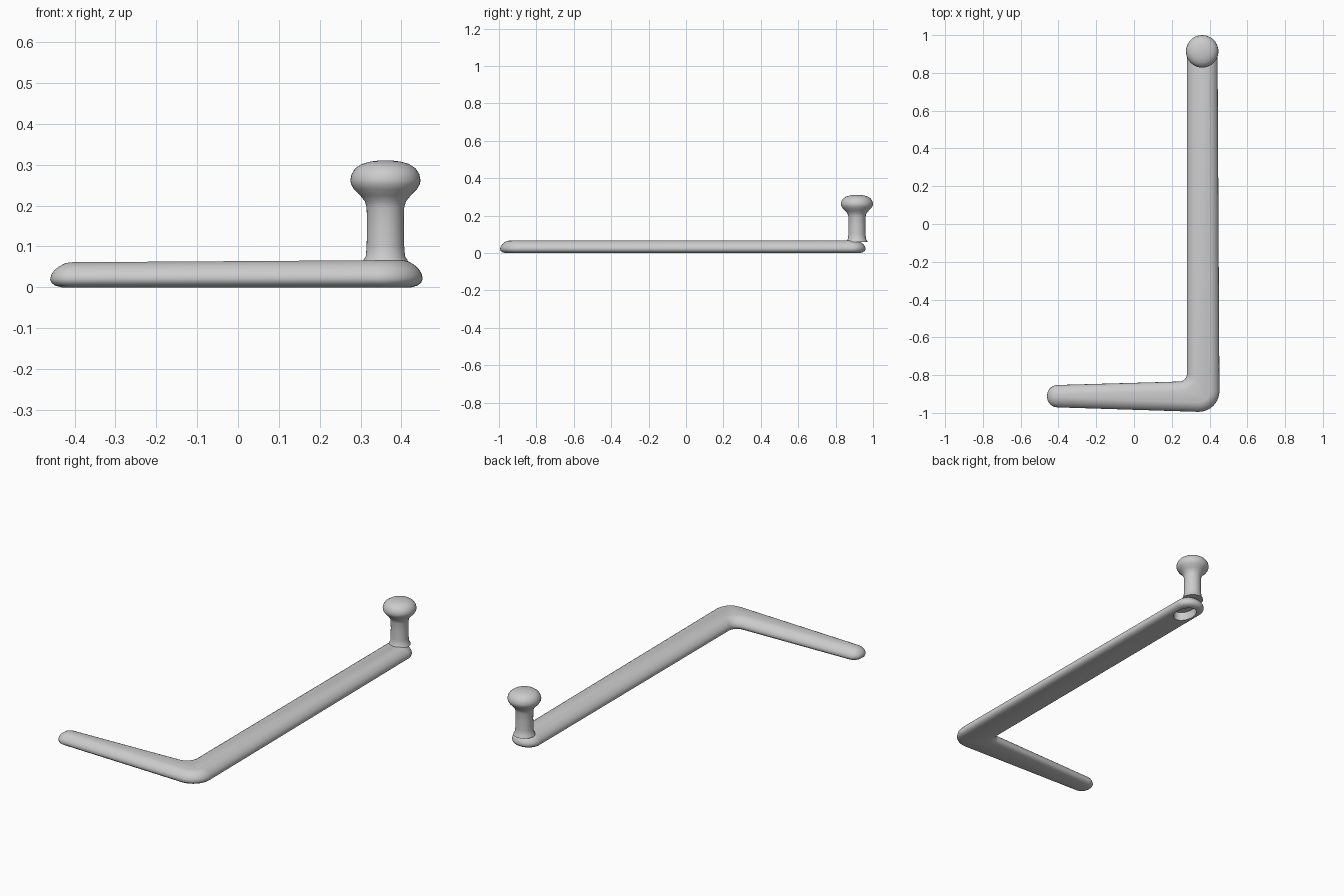
import bpy, bmesh
from math import sin, cos, pi, atan2, radians
from mathutils import Vector

if "Cube" in bpy.data.objects:
    bpy.data.objects.remove(bpy.data.objects["Cube"], do_unlink=True)

grey = bpy.data.materials.new("satin_grey")
grey.use_nodes = True
tone = (0.6, 0.6, 0.6, 1)
grey.diffuse_color = tone
grey.node_tree.nodes["Principled BSDF"].inputs["Base Color"].default_value = tone


def make_object(name, bm):
    bmesh.ops.recalc_face_normals(bm, faces=bm.faces)
    mesh = bpy.data.meshes.new(name)
    bm.to_mesh(mesh)
    bm.free()
    obj = bpy.data.objects.new(name, mesh)
    bpy.context.collection.objects.link(obj)
    mesh.materials.append(grey)
    return obj


def activate(obj):
    bpy.ops.object.select_all(action='DESELECT')
    obj.select_set(True)
    bpy.context.view_layer.objects.active = obj


def loft(name, rings):
    """Skin a stack of closed rings and cap both ends."""
    bm = bmesh.new()
    loops = [[bm.verts.new(p) for p in ring] for ring in rings]
    n = len(loops[0])
    for a, b in zip(loops, loops[1:]):
        for i in range(n):
            j = (i + 1) % n
            bm.faces.new((a[i], a[j], b[j], b[i]))
    bm.faces.new(loops[0][::-1])
    bm.faces.new(loops[-1])
    return make_object(name, bm)


def rounded_outline(corners, steps=10):
    """Points with outward normals around a counter-clockwise outline."""
    result = []
    for i, (x, y, r) in enumerate(corners):
        p = Vector((x, y))
        before = (Vector(corners[i - 1][:2]) - p).normalized()
        after = (Vector(corners[(i + 1) % len(corners)][:2]) - p).normalized()
        convex = -before.x * after.y + before.y * after.x > 0
        half = before.angle(after) / 2
        centre = p + (before + after).normalized() * r / sin(half)
        start = p + before * r * cos(half) / sin(half) - centre
        end = p + after * r * cos(half) / sin(half) - centre
        a0 = atan2(start.y, start.x)
        sweep = (atan2(end.y, end.x) - a0 + pi) % (2 * pi) - pi
        for k in range(steps + 1):
            a = a0 + sweep * k / steps
            radial = Vector((cos(a), sin(a)))
            result.append((centre + radial * r, radial if convex else -radial))
    return result


# L-shaped lever: long arm and tapering side handle in one softened bar
corners = [(-0.46, -0.969, 0.056), (0.453, -0.998, 0.11), (0.442, 0.96, 0.078),
           (0.28, 0.96, 0.078), (0.28, -0.833, 0.04), (-0.46, -0.854, 0.056)]
section = [(0, 0.028), (0.004, 0.013), (0.011, 0.004), (0.021, 0), (0.034, 0.003),
           (0.046, 0.011), (0.056, 0.023), (0.063, 0.036), (0.066, 0.05)]
outline = rounded_outline(corners)
rings = []
for z, inset in section:
    ring = []
    for point, normal in outline:
        q = point - normal * inset
        ring.append((q.x, q.y, z * (0.97 + 0.1 * q.x)))
    rings.append(ring)
lever = loft("lever_bar", rings)


def ellipse(cx, cy, rx, ry, z, n=40):
    return [(cx + rx * cos(2 * pi * i / n), cy + ry * sin(2 * pi * i / n), z)
            for i in range(n)]


# Oval recess in the underside below the knob
cutter = loft("recess_cutter", [ellipse(0.36, 0.85, 0.052, 0.075, -0.02),
                                ellipse(0.36, 0.85, 0.048, 0.07, 0.045)])
cutter.hide_render = True
cut = lever.modifiers.new("recess", 'BOOLEAN')
cut.operation = 'DIFFERENCE'
cut.solver = 'EXACT'
cut.object = cutter
activate(lever)
bpy.ops.object.modifier_apply(modifier=cut.name)
bpy.data.objects.remove(cutter, do_unlink=True)

# Upright post flaring into a mushroom knob
profile = [(0.056, 0.06), (0.054, 0.067), (0.048, 0.076), (0.046, 0.1), (0.045, 0.15),
           (0.046, 0.195), (0.05, 0.21), (0.062, 0.225), (0.077, 0.24), (0.084, 0.252),
           (0.086, 0.262), (0.083, 0.277), (0.074, 0.291), (0.058, 0.302),
           (0.036, 0.308), (0.012, 0.311)]
knob = loft("post_and_knob", [ellipse(0.361, 0.914, r, r, z) for r, z in profile])

for obj in (lever, knob):
    activate(obj)
    bpy.ops.object.shade_smooth_by_angle(angle=radians(40))
